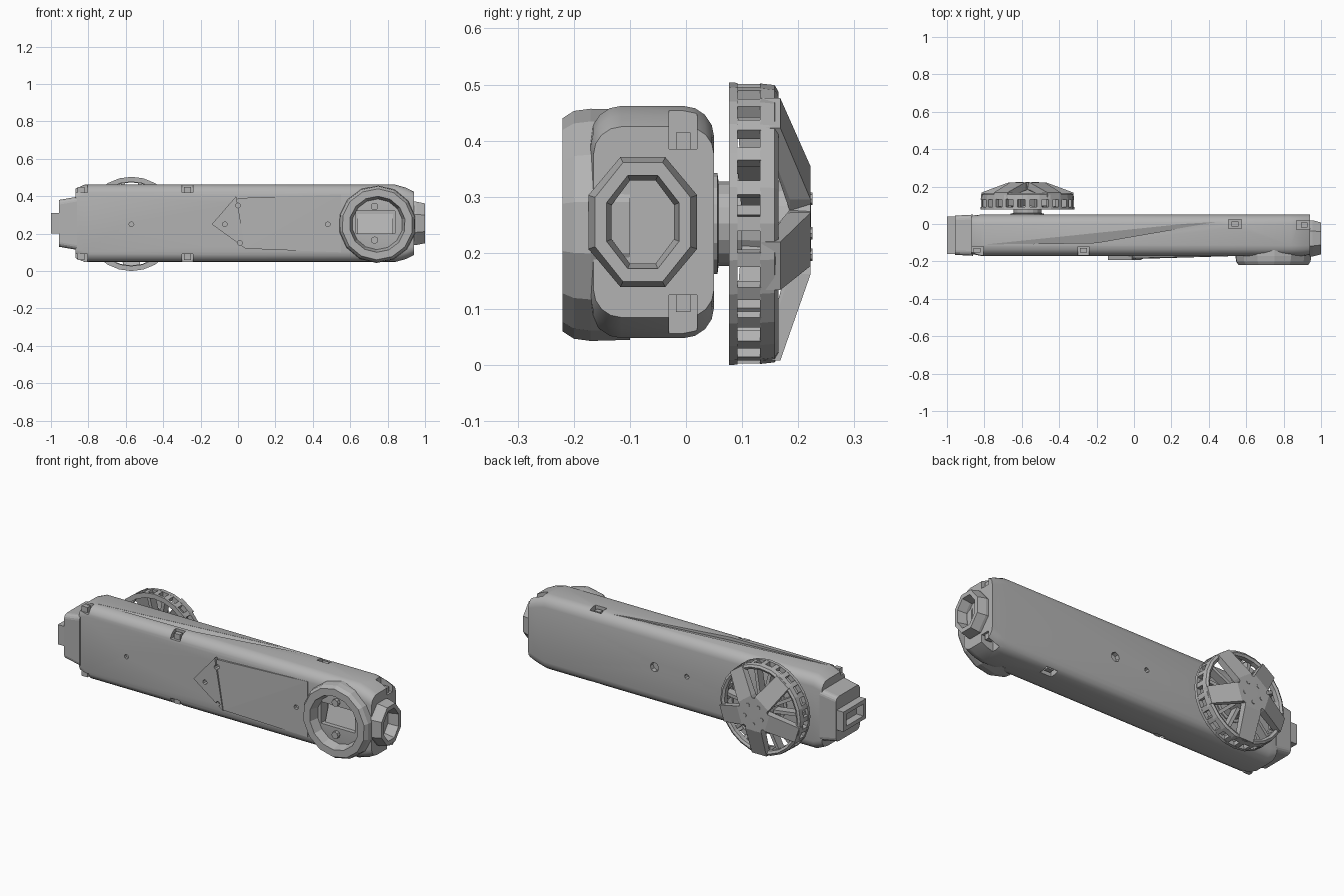
import bpy, bmesh, math
from mathutils import Vector

cube = bpy.data.objects.get("Cube")
if cube:
    bpy.data.objects.remove(cube, do_unlink=True)

grey = bpy.data.materials.new("plain_grey")
grey.use_nodes = True
COLOUR = (0.45, 0.45, 0.45, 1)
grey.diffuse_color = COLOUR
grey.node_tree.nodes["Principled BSDF"].inputs["Base Color"].default_value = COLOUR

MID = 0.255


def finish(name, bm):
    bmesh.ops.recalc_face_normals(bm, faces=bm.faces)
    mesh = bpy.data.meshes.new(name)
    bm.to_mesh(mesh)
    bm.free()
    mesh.materials.append(grey)
    ob = bpy.data.objects.new(name, mesh)
    bpy.context.collection.objects.link(ob)
    return ob


def hulls(name, solids):
    """One object made of several convex solids."""
    bm = bmesh.new()
    for pts in solids:
        verts = [bm.verts.new(p) for p in pts]
        bmesh.ops.convex_hull(bm, input=verts)
    bmesh.ops.dissolve_limit(bm, angle_limit=0.01, verts=bm.verts, edges=bm.edges)
    return finish(name, bm)


def loft(name, rings, closed=False):
    """Skin a list of equal rings; close it on itself or cap both ends."""
    bm = bmesh.new()
    rows = [[bm.verts.new(p) for p in ring] for ring in rings]
    n = len(rows[0])
    pairs = list(zip(rows, rows[1:]))
    if closed:
        pairs.append((rows[-1], rows[0]))
    else:
        bm.faces.new(rows[0])
        bm.faces.new(rows[-1])
    for a, b in pairs:
        for i in range(n):
            j = (i + 1) % n
            bm.faces.new((a[i], a[j], b[j], b[i]))
    return finish(name, bm)


def box(x0, x1, y0, y1, z0, z1):
    return [(x, y, z) for x in (x0, x1) for y in (y0, y1) for z in (z0, z1)]


def circle_y(cx, cz, r, y, n=24, turn=0.0):
    return [(cx + r * math.cos(math.tau * i / n + turn), y,
             cz + r * math.sin(math.tau * i / n + turn)) for i in range(n)]


def circle_x(x, cy, ry, rz, n=8):
    return [(x, cy + ry * math.cos(math.tau * (i + .5) / n),
             MID + rz * math.sin(math.tau * (i + .5) / n)) for i in range(n)]


def section(x, y0, y1, half, r):
    """Rounded rectangle across the body."""
    ring = []
    for k, (sy, sz) in enumerate(((1, 1), (-1, 1), (-1, -1), (1, -1))):
        cy = y1 - r if sy > 0 else y0 + r
        cz = MID + sz * (half - r)
        for i in range(5):
            a = math.pi / 2 * (k + i / 4)
            ring.append((x, cy + r * math.cos(a), cz + r * math.sin(a)))
    return ring


def carve(ob, cutter):
    mod = ob.modifiers.new("cut", 'BOOLEAN')
    mod.operation = 'DIFFERENCE'
    mod.solver = 'EXACT'
    mod.object = cutter
    dg = bpy.context.evaluated_depsgraph_get()
    dg.update()
    mesh = bpy.data.meshes.new_from_object(ob.evaluated_get(dg))
    ob.modifiers.clear()
    ob.data = mesh


# Main body: long rounded housing with tapered ends
body = loft("body_housing", [
    section(-0.87, -0.16, 0.045, 0.185, 0.05),
    section(-0.82, -0.17, 0.05, 0.207, 0.055),
    section(0.84, -0.17, 0.05, 0.207, 0.055),
    section(0.90, -0.17, 0.05, 0.19, 0.055),
    section(0.94, -0.165, 0.05, 0.17, 0.05)])

# Shallow raised panel and pointed plate on the front
panel = hulls("front_raised_panel", [[
    (x, y, z) for x, z, yf in ((-0.14, 0.25, -0.182), (0, 0.39, -0.182), (0.04, 0.12, -0.186),
                               (0.55, 0.41, -0.171), (0.55, 0.10, -0.171)) for y in (yf, -0.165)]])
plate = hulls("front_pointed_plate", [[
    (x, y, z) for x, z in ((-0.14, 0.25), (-0.01, 0.40), (0.04, 0.12))
    for y in (-0.192, -0.165)]])

# Cutters: screw holes, corner notches, sensor pocket, top crease
cuts = []
for x, z in ((-0.57, 0.25), (-0.07, 0.25), (0, 0.35), (0.01, 0.15), (0.48, 0.25)):
    cuts.append(circle_y(x, z, 0.013, -0.25, 8) + circle_y(x, z, 0.013, -0.155, 8))
for x, r in ((0.16, 0.026), (-0.04, 0.014)):
    cuts.append(circle_y(x, MID, r, 0.08, 8) + circle_y(x, MID, r, 0.025, 8))
notches = [(-0.84, -0.20, -0.12, 0.035), (-0.27, -0.20, -0.12, 0.03),
           (0.54, -0.025, 0.025, 0.035), (0.91, -0.03, 0.02, 0.04)]
for x, y0, y1, w in notches:
    depth = 0.13 if x > 0.8 else 0.165
    for s in (1, -1):
        cuts.append(box(x - w, x + w, y0, y1, MID + s * depth, MID + s * 0.25))
cuts.append(box(0.63, 0.84, -0.25, -0.11, 0.20, 0.32))
cuts.append([(x, y, z) for x, y, low in ((-0.8, -0.11, 0.461), (0.55, 0.03, 0.461),
                                         (-0.2, -0.10, 0.445)) for z in (low, 0.49)])
cutter = hulls("cutter", cuts)
cutter.hide_render = True
for ob in (body, panel, plate):
    carve(ob, cutter)
bpy.data.objects.remove(cutter, do_unlink=True)

# Screw heads and lugs sitting in the notches
lugs = []
for x, y0, y1, w in notches:
    base = 0.12 if x > 0.8 else 0.155
    for s in (1, -1):
        ym = (max(y0, -0.16) + y1) / 2
        lugs.append(box(x - 0.018, x + 0.018, ym - 0.013, ym + 0.013,
                        MID + s * base, MID + s * (base + 0.04)))
hulls("notch_lugs", lugs)

# Slanted wedge inside the sensor pocket
hulls("pocket_wedge", [[(x, y, z) for x in (0.64, 0.83)
                        for y, z in ((-0.105, 0.2), (-0.145, 0.2), (-0.105, 0.32))]])

# Front ring around the pocket
RX = 0.745
loft("front_ring", [circle_y(RX, 0.25, r, y, 14, 0.2) for r, y in (
    (0.205, -0.10), (0.207, -0.17), (0.203, -0.20), (0.19, -0.22), (0.15, -0.22),
    (0.135, -0.168), (0.135, -0.10))], closed=True)
hulls("front_ring_studs", [circle_y(0.73, z, 0.02, -0.19, 8) + circle_y(0.73, z, 0.02, -0.16, 8)
                           for z in (0.165, 0.345)])

# Right-hand socket: faceted collar with a hollow
loft("end_socket", [circle_x(x, -0.077, ry, rz) for x, ry, rz in (
    (0.92, 0.105, 0.125), (0.955, 0.105, 0.125), (1.0, 0.092, 0.115),
    (1.0, 0.07, 0.09), (0.955, 0.06, 0.08), (0.92, 0.06, 0.08))], closed=True)

# Left-hand stepped end and rectangular connector frame
loft("stepped_end", [section(-0.958, -0.165, 0.045, 0.125, 0.025),
                     section(-0.86, -0.17, 0.05, 0.142, 0.025)])
hulls("connector_frame", [
    box(-1.0, -0.95, -0.16, 0.04, 0.20, 0.222), box(-1.0, -0.95, -0.16, 0.04, 0.288, 0.31),
    box(-1.0, -0.95, -0.16, -0.135, 0.222, 0.288), box(-1.0, -0.95, 0.015, 0.04, 0.222, 0.288)])

# Wheel: rim of two hoops joined by posts
WX, WZ = -0.57, 0.252
N = 24


def wheel_ring(name, prof, n=N):
    return loft(name, [circle_y(WX, WZ, r, y, n) for r, y in prof], closed=True)


wheel_ring("wheel_inner_hoop", [(0.252, 0.077), (0.251, 0.092), (0.225, 0.092), (0.225, 0.077)])
wheel_ring("wheel_outer_hoop", [(0.25, 0.132), (0.247, 0.158), (0.235, 0.165),
                                (0.222, 0.158), (0.222, 0.132)])


def blade(angle, stations):
    """Radial bar: stations are (radius, back y, front y, half width)."""
    c, s = math.cos(angle), math.sin(angle)
    return [(WX + r * c - t * s, y, WZ + r * s + t * c)
            for r, y0, y1, w in stations for y in (y0, y1) for t in (-w, w)]


hulls("wheel_rim_posts", [
    blade(math.tau * i / N, [(0.226, 0.09, 0.134, 0.013), (0.249, 0.09, 0.134, 0.013)])
    for i in range(N)])

# Five broad sloping spokes with paired thin braces behind
spokes = [math.tau * k / 5 - math.pi / 2 for k in range(5)]
hulls("wheel_spokes", [blade(a, [(0.06, 0.185, 0.222, 0.045), (0.09, 0.185, 0.222, 0.05),
                                 (0.244, 0.135, 0.168, 0.045)]) for a in spokes])
hulls("wheel_braces", [blade(a + d, [(0.05, 0.10, 0.15, 0.009), (0.235, 0.09, 0.135, 0.009)])
                       for a in spokes for d in (0.42, 0.84)])

# Hub, axle and hub bolts
loft("wheel_hub", [circle_y(WX, WZ, r, y, 15) for r, y in (
    (0.07, 0.09), (0.08, 0.19), (0.092, 0.222), (0.03, 0.2225))])
loft("axle", [circle_y(WX, WZ, r, y, 16) for r, y in (
    (0.09, 0.04), (0.09, 0.056), (0.075, 0.058), (0.075, 0.10))])
hulls("hub_bolts", [
    circle_y(WX + 0.055 * math.cos(a), WZ + 0.055 * math.sin(a), 0.011, 0.215, 8) +
    circle_y(WX + 0.055 * math.cos(a), WZ + 0.055 * math.sin(a), 0.011, 0.225, 8) for a in spokes])

# Smooth the rounded housing, keeping its edges sharp
bpy.ops.object.select_all(action='DESELECT')
body.select_set(True)
bpy.context.view_layer.objects.active = body
bpy.ops.object.shade_smooth_by_angle(angle=math.radians(28))
